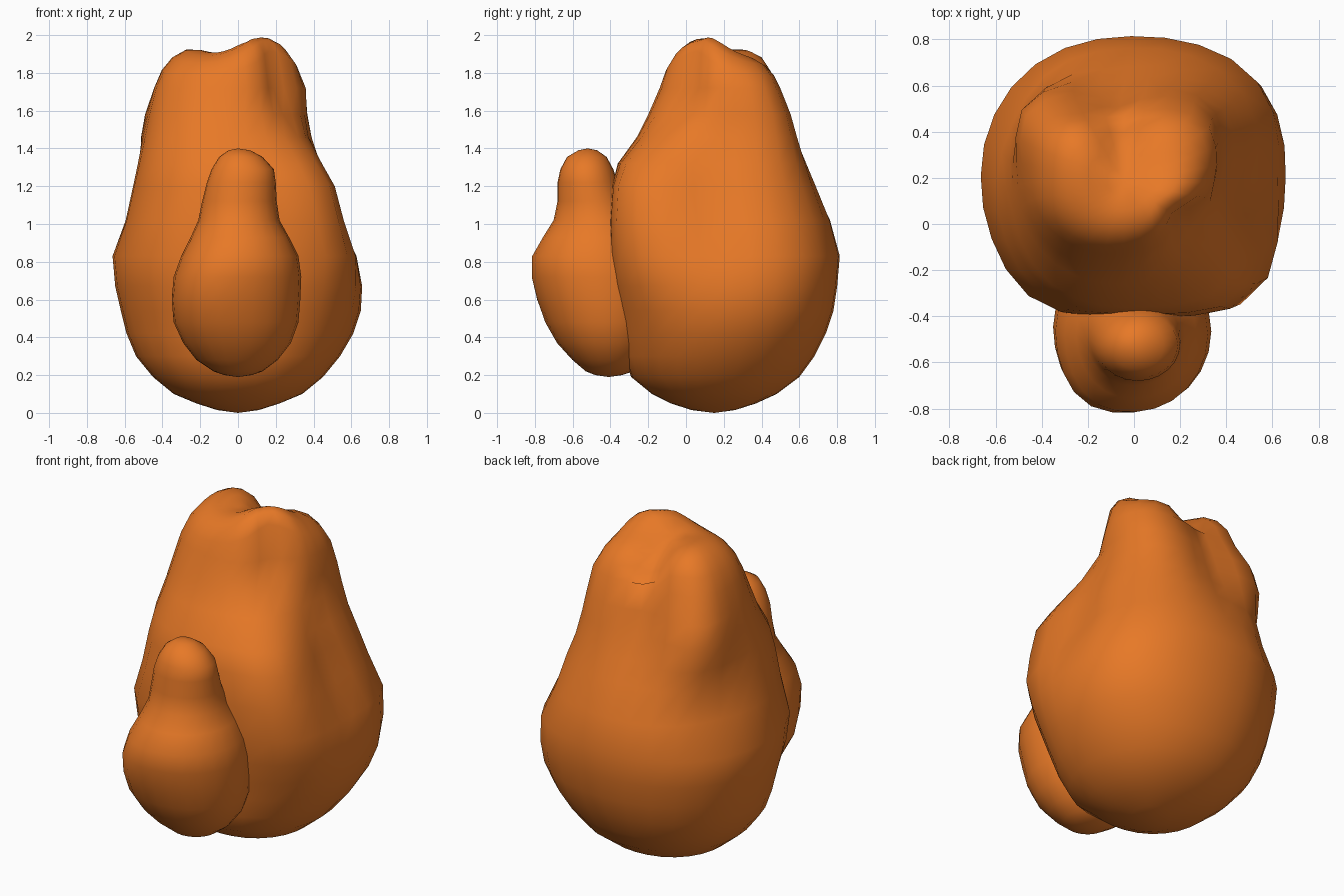
import bpy, bmesh
from math import sin, cos, pi, exp, radians

orange = bpy.data.materials.new("flame_orange")
orange.diffuse_color = (0.8, 0.19, 0.02, 1)


def gauss(d, w):
    return exp(-(d / w) ** 2)


def ring(bounds, z, seg, power, bumps):
    """Rounded cross-section fitted to x/y bounds, with soft ridges and valleys."""
    x0, x1, y0, y1 = bounds
    cx, cy, rx, ry = (x0 + x1) / 2, (y0 + y1) / 2, (x1 - x0) / 2, (y1 - y0) / 2
    pts = []
    for i in range(seg):
        a = 2 * pi * i / seg
        c, s = cos(a), sin(a)
        r = (abs(c) ** power + abs(s) ** power) ** (-1 / power)
        for ang, wid, zc, zw, amp in bumps:
            d = (a - radians(ang) + pi) % (2 * pi) - pi
            r *= 1 + amp * gauss(d, radians(wid)) * gauss(z - zc, zw)
        pts.append((cx + rx * r * c, cy + ry * r * s, z))
    return pts, (cx, cy)


def loft(name, rings, bottom, top):
    """Skin the rings and close both ends to a point."""
    bm = bmesh.new()
    rows = [[bm.verts.new(p) for p in r] for r in rings]
    n = len(rows[0])
    lo, hi = bm.verts.new(bottom), bm.verts.new(top)
    for i in range(n):
        j = (i + 1) % n
        bm.faces.new((lo, rows[0][j], rows[0][i]))
        bm.faces.new((hi, rows[-1][i], rows[-1][j]))
        for a, b in zip(rows, rows[1:]):
            bm.faces.new((a[i], a[j], b[j], b[i]))
    for f in bm.faces:
        f.smooth = True
    me = bpy.data.meshes.new(name)
    bm.to_mesh(me)
    bm.free()
    me.materials.append(orange)
    ob = bpy.data.objects.new(name, me)
    bpy.context.collection.objects.link(ob)
    return ob


# Outer flame: z, x min, x max, y min, y max
outer = [
    (0.015, -0.11, 0.11, 0.03, 0.26),
    (0.05, -0.22, 0.22, -0.08, 0.37), (0.10, -0.34, 0.34, -0.18, 0.48),
    (0.19, -0.45, 0.45, -0.29, 0.60), (0.30, -0.54, 0.54, -0.33, 0.68),
    (0.42, -0.59, 0.61, -0.35, 0.74), (0.54, -0.62, 0.65, -0.37, 0.78),
    (0.67, -0.65, 0.66, -0.39, 0.80), (0.83, -0.665, 0.64, -0.40, 0.815),
    (1.02, -0.60, 0.56, -0.40, 0.77), (1.20, -0.56, 0.51, -0.39, 0.70),
    (1.32, -0.53, 0.45, -0.36, 0.65), (1.46, -0.50, 0.39, -0.26, 0.59),
    (1.58, -0.475, 0.36, -0.20, 0.55), (1.72, -0.44, 0.355, -0.14, 0.50),
]
# Ridges and valleys: angle, width, height, height width, strength
folds = [
    (-43, 22, 1.17, 0.38, 0.20),    # front right shoulder
    (-50, 22, 0.80, 0.25, 0.06),    # lower front right bulge
    (-38, 24, 1.74, 0.21, -0.30),   # notch above the shoulder
    (-2, 16, 1.15, 0.30, -0.10),    # valley on the right side
    (98, 19, 1.60, 0.40, -0.14),    # valley at the back
    (136, 24, 1.54, 0.27, 0.25),    # back left ridge
    (150, 24, 1.12, 0.20, -0.06),   # pinch below that ridge
    (45, 25, 1.60, 0.30, 0.20),     # back right ridge
    (42, 25, 0.85, 0.40, 0.05),     # fuller back right side
    (-125, 22, 0.80, 0.35, 0.07),   # fuller front left side
]
rings = []
for z, *b in outer:
    pts, centre = ring(b, z, 28, 2.15, folds)
    rings.append(pts)


# Twin-peaked crown closing the outer flame
def crown(x, y, s):
    u, v = 0.8 * (x - 0.16) + 0.6 * (y - 0.07), 0.8 * (y - 0.07) - 0.6 * (x - 0.16)
    peak = 0.13 * gauss(u, 0.2) * gauss(v, 0.16)
    lobe = 0.05 * gauss(x + 0.27, 0.17) * gauss(y - 0.28, 0.25)
    dip = 0.09 * gauss(x + 0.05, 0.10) * gauss(y - 0.42, 0.16)
    return 1.72 + (0.165 * (1 - s ** 5) + peak + lobe - dip) * min(1, (1 - s) / 0.1)


rim = rings[-1]
cx, cy = centre
for s in (0.90, 0.76, 0.58, 0.38, 0.18):
    row = []
    for x, y, _ in rim:
        px, py = cx + (x - cx) * s, cy + (y - cy) * s
        row.append((px, py, crown(px, py, s)))
    rings.append(row)
loft("outer_flame", rings, (0, 0.15, 0.0), (cx, cy, crown(cx, cy, 0)))

# Inner flame in front: z, x min, x max, y min, y max
inner = [
    (0.20, -0.07, 0.07, -0.48, -0.34),
    (0.22, -0.13, 0.13, -0.53, -0.28), (0.28, -0.22, 0.21, -0.60, -0.22),
    (0.37, -0.29, 0.28, -0.68, -0.16), (0.48, -0.34, 0.32, -0.74, -0.12),
    (0.60, -0.35, 0.33, -0.78, -0.11), (0.72, -0.34, 0.335, -0.81, -0.12),
    (0.83, -0.30, 0.32, -0.81, -0.15), (0.93, -0.25, 0.27, -0.755, -0.20),
    (1.02, -0.21, 0.22, -0.70, -0.26), (1.12, -0.19, 0.205, -0.68, -0.32),
    (1.22, -0.165, 0.20, -0.68, -0.36), (1.29, -0.14, 0.19, -0.665, -0.385),
    (1.355, -0.10, 0.13, -0.63, -0.42), (1.39, -0.05, 0.065, -0.57, -0.47),
]
bulge = [(-125, 28, 0.62, 0.3, 0.10)]
loft("inner_flame", [ring(b, z, 24, 2.0, bulge)[0] for z, *b in inner],
     (0, -0.41, 0.19), (0.0, -0.52, 1.4))
